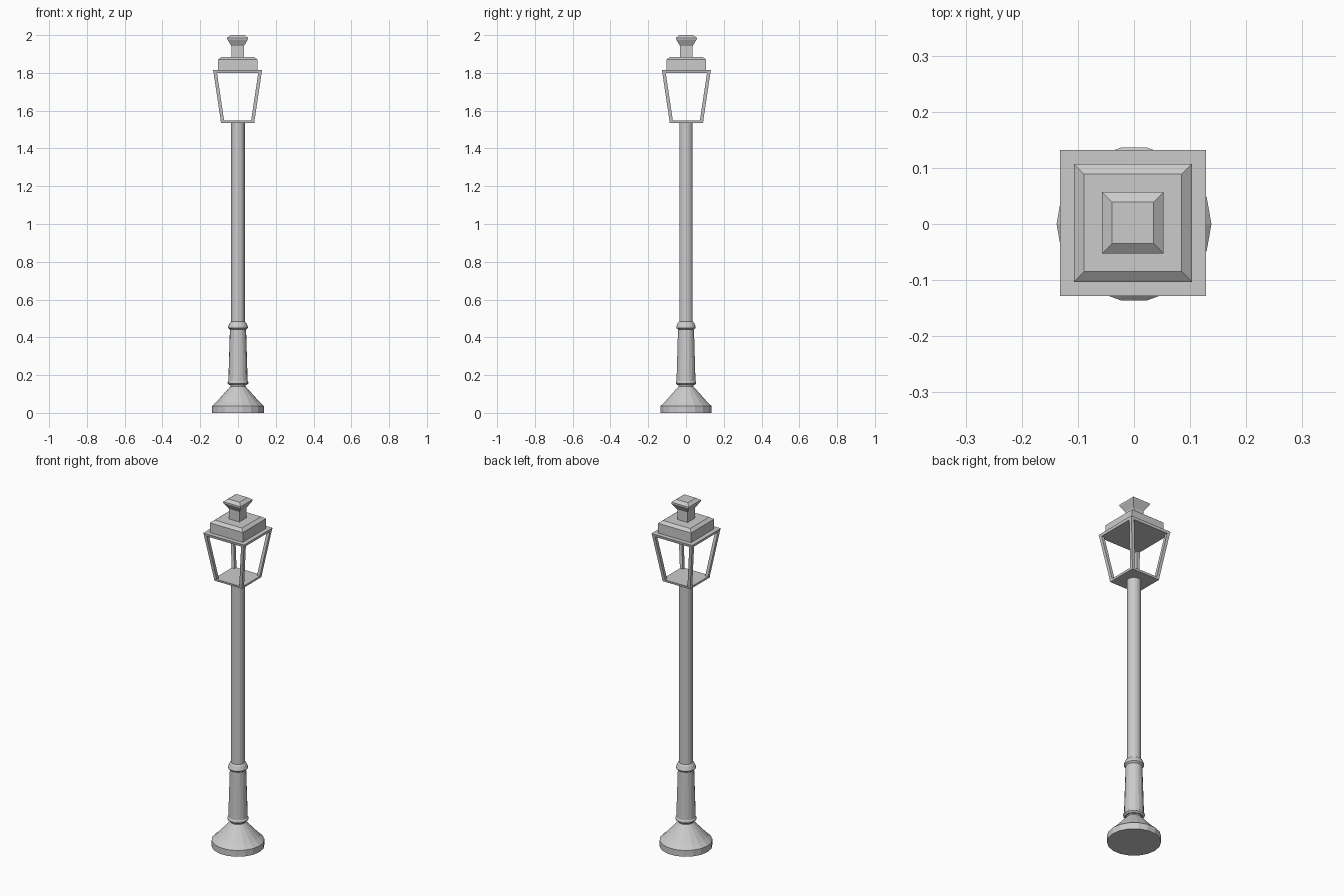
import bpy, bmesh, math
from mathutils import Vector

if "Cube" in bpy.data.objects:
    bpy.data.objects.remove(bpy.data.objects["Cube"])

CX, CY = -0.002, 0.002   # lantern sits a hair off the pole axis


def finish(name, bm):
    bmesh.ops.remove_doubles(bm, verts=bm.verts, dist=1e-5)
    bmesh.ops.recalc_face_normals(bm, faces=bm.faces)
    me = bpy.data.meshes.new(name)
    bm.to_mesh(me)
    bm.free()
    ob = bpy.data.objects.new(name, me)
    bpy.context.collection.objects.link(ob)
    return ob


def loft(bm, rings):
    """Skin a list of closed rings and cap both ends."""
    loops = [[bm.verts.new(p) for p in r] for r in rings]
    n = len(loops[0])
    for a, b in zip(loops, loops[1:]):
        for i in range(n):
            j = (i + 1) % n
            bm.faces.new((a[i], a[j], b[j], b[i]))
    bm.faces.new(loops[0][::-1])
    bm.faces.new(loops[-1])


def turned(name, profile, sides=18):
    bm = bmesh.new()
    step = 2 * math.pi / sides
    loft(bm, [[(r * math.cos(i * step), r * math.sin(i * step), z)
               for i in range(sides)] for r, z in profile])
    return finish(name, bm)


def square(h, z, x=CX, y=CY):
    return [(x - h, y - h, z), (x + h, y - h, z), (x + h, y + h, z), (x - h, y + h, z)]


def stepped(name, profile):
    bm = bmesh.new()
    loft(bm, [square(h, z) for h, z in profile])
    return finish(name, bm)


# Turned foot, sleeve and pole
turned("base", [(0.138, 0), (0.138, 0.036), (0.115, 0.057), (0.04, 0.14), (0.04, 0.155)])
turned("sleeve", [(0.046, 0.147), (0.055, 0.155), (0.055, 0.163), (0.051, 0.17),
                  (0.043, 0.435), (0.043, 0.442), (0.052, 0.45),
                  (0.052, 0.457), (0.043, 0.478), (0.036, 0.483)])
turned("pole", [(0.036, 0.14), (0.036, 1.54)])

# Lantern floor, ceiling, stepped roof and finial
stepped("lantern_floor", [(0.088, 1.535), (0.09, 1.547)])
stepped("lantern_ceiling", [(0.127, 1.799), (0.13, 1.814)])
stepped("roof", [(0.105, 1.81), (0.105, 1.870), (0.087, 1.884)])
stepped("finial", [(0.033, 1.88), (0.033, 1.942), (0.055, 1.978),
                   (0.055, 1.986), (0.037, 2.0)])

# Slanted corner posts
bm = bmesh.new()
W = 0.009
for sx in (-1, 1):
    for sy in (-1, 1):
        loft(bm, [square(W, z, CX + sx * (h - W), CY + sy * (h - W))
                  for h, z in ((0.088, 1.537), (0.129, 1.812))])
finish("corner_posts", bm)
